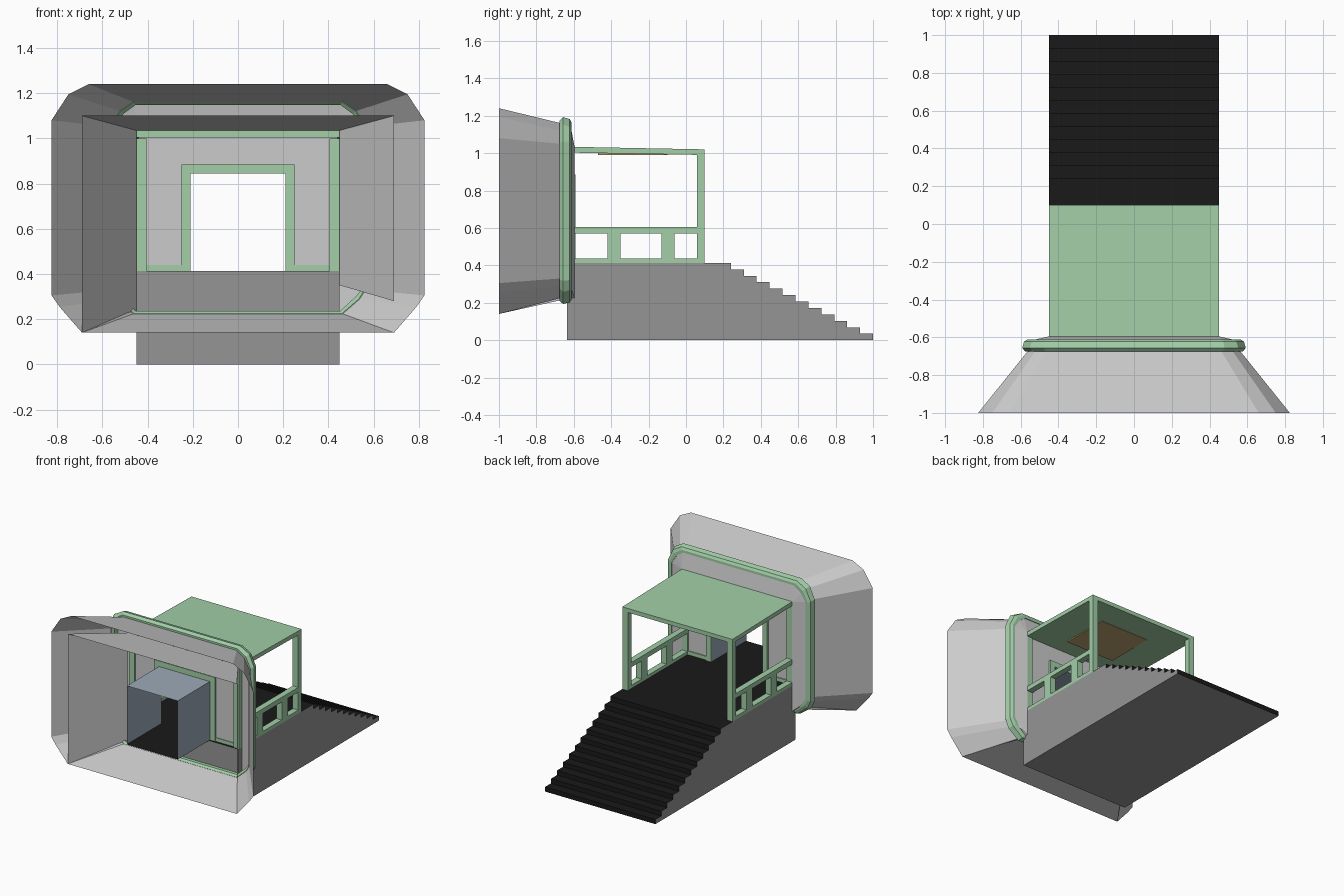
import bpy, bmesh

if "Cube" in bpy.data.objects:
    bpy.data.objects.remove(bpy.data.objects["Cube"])


def mat(name, r, g, b):
    m = bpy.data.materials.new(name)
    m.diffuse_color = (r, g, b, 1)
    m.use_nodes = True
    m.node_tree.nodes["Principled BSDF"].inputs["Base Color"].default_value = m.diffuse_color
    return m


GREEN = mat("green_paint", 0.36, 0.62, 0.39)
DARK = mat("dark_grey", 0.3, 0.3, 0.3)
BLACK = mat("black_tread", 0.01, 0.01, 0.01)
BLUE = mat("blue_grey", 0.33, 0.4, 0.48)
BROWN = mat("brown_lamp", 0.5, 0.36, 0.16)


def mesh(name, verts, faces, *mats):
    me = bpy.data.meshes.new(name)
    me.from_pydata(verts, [], faces)
    bm = bmesh.new()
    bm.from_mesh(me)
    bmesh.ops.recalc_face_normals(bm, faces=bm.faces)
    bm.to_mesh(me)
    bm.free()
    for m in mats:
        if m:
            me.materials.append(m)
    ob = bpy.data.objects.new(name, me)
    bpy.context.collection.objects.link(ob)
    return ob


def prism(name, profile, x0, x1, *mats):
    """Extrude a (y, z) outline from x0 to x1."""
    n = len(profile)
    verts = [(x, y, z) for x in (x0, x1) for y, z in profile]
    faces = [tuple(range(n)), tuple(range(2 * n - 1, n - 1, -1))]
    faces += [(i, (i + 1) % n, n + (i + 1) % n, n + i) for i in range(n)]
    return mesh(name, verts, faces, *mats)


def box(name, x0, x1, y0, y1, z0, z1, m=None):
    return prism(name, [(y0, z0), (y1, z0), (y1, z1), (y0, z1)], x0, x1, m)


def loft(name, loops, m=None, closed=False):
    """Skin a row of equal-length closed loops."""
    n, k = len(loops[0]), len(loops)
    faces = []
    for a in range(k if closed else k - 1):
        b = (a + 1) % k
        for i in range(n):
            j = (i + 1) % n
            faces.append((a * n + i, a * n + j, b * n + j, b * n + i))
    return mesh(name, [p for l in loops for p in l], faces, m)


def mirrored(half, y):
    """Closed loop at depth y from the right-hand (x, z) points."""
    pts = half + [(-x, z) for x, z in reversed(half)]
    return [(x, y, z) for x, z in pts]


# stepped base with a black deck and treads
STEPS, H, Y0 = 12, 0.413, 0.24
run, rise = (1 - Y0) / (STEPS - 1), H / STEPS
outline = [(-0.635, 0), (-0.635, H), (Y0, H)]
for i in range(1, STEPS):
    outline += [(Y0 + run * (i - 1), H - rise * i), (Y0 + run * i, H - rise * i)]
outline.append((1, 0))
base = prism("stair_base", outline, -0.45, 0.45, DARK, BLACK)
for p in base.data.polygons:
    if p.normal.z > 0.5 or p.normal.y > 0.5:
        p.material_index = 1

# outer flared hood
front = [(0.69, 0.14), (0.79, 0.255), (0.825, 0.305),
         (0.825, 1.08), (0.75, 1.195), (0.66, 1.24)]
back = [(0.46, 0.225), (0.535, 0.29), (0.56, 0.33),
        (0.56, 1.05), (0.52, 1.12), (0.46, 1.16)]
loft("outer_hood", [mirrored(front, -1), mirrored(back, -0.67)])


# green collar ring with a bevelled section
def grown(d):
    return [(x + d * (1 if x > 0.5 else 0.6),
             z + (d if z > 0.7 else -d) * (1 if not 0.3 < z < 1.08 else 0.4))
            for x, z in back]


section = [(0, -0.675), (0.015, -0.675), (0.032, -0.657), (0.022, -0.622),
           (0.005, -0.612), (-0.012, -0.612), (-0.012, -0.66)]
loft("collar_ring", [mirrored(grown(d), y) for d, y in section], GREEN, True)

# closing skirt between the collar and the porch
inner = [(0.45, 0.225)] * 3 + [(0.45, 1.03)] * 3
loft("collar_skirt", [mirrored(back, -0.62), mirrored(inner, -0.595)])

# inner hood lining, its right panel cut short at the bottom
L = [(-0.69, -1, 0.14), (0.69, -1, 0.14), (0.69, -1, 0.28), (0.69, -1, 1.1), (-0.69, -1, 1.1),
     (-0.45, -0.64, 0.22), (0.45, -0.64, 0.22), (0.45, -0.64, 0.35),
     (0.45, -0.64, 1.035), (-0.45, -0.64, 1.035)]
mesh("hood_lining", L, [(0, 1, 6, 5), (2, 3, 8, 7), (3, 4, 9, 8), (4, 0, 5, 9)])

# entrance tunnel, open at both ends
T = [(x, y, z) for y in (-1, -0.6) for x, z in
     ((-0.208, H), (-0.208, 0.845), (0.208, 0.845), (0.208, H))]
mesh("tunnel_walls", T, [(0, 1, 5, 4), (1, 2, 6, 5), (2, 3, 7, 6)], BLUE)
mesh("tunnel_floor", T, [(0, 3, 7, 4)], BLACK)

# rear wall around the door
box("wall_top", -0.44, 0.44, -0.615, -0.605, 0.86, 1.01)
for side, s in (("left", -1), ("right", 1)):
    def sbox(part, a, b, *rest):
        lo, hi = sorted((s * a, s * b))
        return box(f"{side}_{part}", lo, hi, *rest)

    sbox("wall", 0.23, 0.44, -0.615, -0.605, H, 0.86)
    # door jamb and wall frame
    sbox("door_jamb", 0.21, 0.25, -0.625, -0.59, H, 0.885, GREEN)
    sbox("wall_sill", 0.25, 0.41, -0.62, -0.597, H, 0.44, GREEN)
    sbox("wall_post", 0.405, 0.45, -0.63, -0.595, H, 1.0, GREEN)
    # railing
    sbox("corner_post", 0.405, 0.45, 0.06, 0.1, H, 1.0, GREEN)
    sbox("top_rail", 0.405, 0.45, -0.6, 0.06, 0.57, 0.605, GREEN)
    sbox("bottom_rail", 0.405, 0.45, -0.6, 0.06, H, 0.437, GREEN)
    for i, y in enumerate((-0.42, -0.132)):
        sbox(f"rail_post_{i}", 0.405, 0.45, y, y + 0.07, 0.437, 0.57, GREEN)
box("door_lintel", -0.21, 0.21, -0.625, -0.59, 0.845, 0.885, GREEN)

# gently sloping canopy with a brown panel under it
prism("canopy", [(-0.63, 1.003), (0.1, 0.99), (0.1, 1.02), (-0.63, 1.034)],
      -0.45, 0.45, GREEN)
box("canopy_panel", -0.2, 0.2, -0.47, -0.1, 0.991, 1.005, BROWN)
